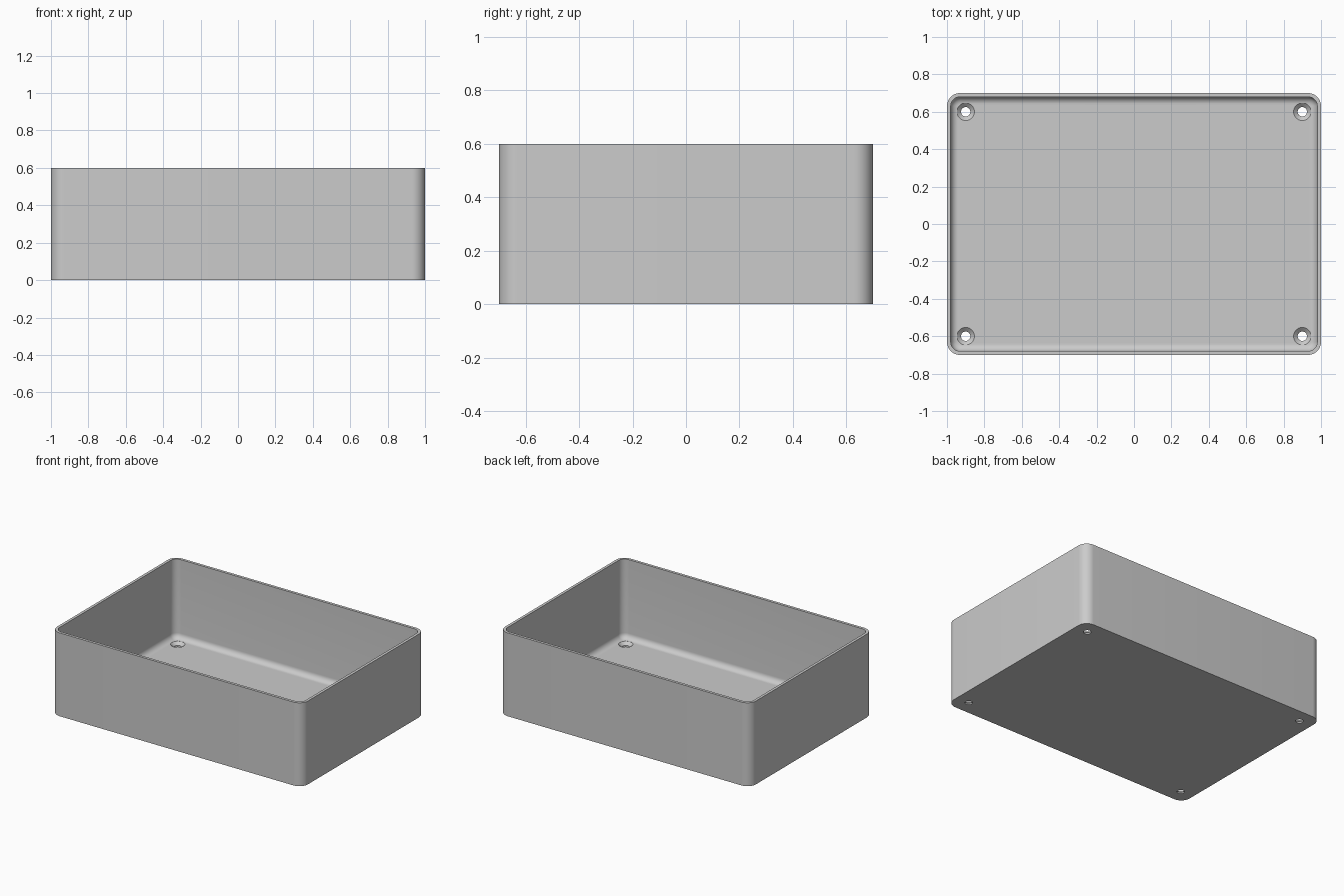
import bpy, bmesh
from math import pi, sin, cos

if "Cube" in bpy.data.objects:
    bpy.data.objects.remove(bpy.data.objects["Cube"])

HALF_X, HALF_Y, HEIGHT = 1.0, 0.7, 0.6
CORNER, WALL, FLOOR, FILLET = 0.07, 0.02, 0.03, 0.04
HOLE_X, HOLE_Y = 0.9, 0.6

grey = bpy.data.materials.new("plain_grey")
grey.use_nodes = True
grey.diffuse_color = (0.6, 0.6, 0.6, 1)
grey.node_tree.nodes["Principled BSDF"].inputs["Base Color"].default_value = (0.6, 0.6, 0.6, 1)


def rounded_ring(inset, z, steps=12):
    """Rounded rectangle outline, shrunk by inset, at height z."""
    r = CORNER - inset
    points = []
    for quarter, (sx, sy) in enumerate([(1, 1), (-1, 1), (-1, -1), (1, -1)]):
        for i in range(steps + 1):
            a = (quarter + i / steps) * pi / 2
            points.append((sx * (HALF_X - CORNER) + r * cos(a),
                           sy * (HALF_Y - CORNER) + r * sin(a), z))
    return points


def circle_ring(x, y, r, z, steps=32):
    return [(x + r * cos(2 * pi * i / steps), y + r * sin(2 * pi * i / steps), z)
            for i in range(steps)]


def loft(name, rings):
    """Skin a list of matching rings and cap both ends."""
    bm = bmesh.new()
    loops = [[bm.verts.new(p) for p in ring] for ring in rings]
    n = len(loops[0])
    for low, high in zip(loops, loops[1:]):
        for i in range(n):
            j = (i + 1) % n
            bm.faces.new((low[i], low[j], high[j], high[i]))
    bm.faces.new(loops[0][::-1])
    bm.faces.new(loops[-1])
    bmesh.ops.recalc_face_normals(bm, faces=bm.faces)
    mesh = bpy.data.meshes.new(name)
    bm.to_mesh(mesh)
    bm.free()
    mesh.materials.append(grey)
    obj = bpy.data.objects.new(name, mesh)
    bpy.context.collection.objects.link(obj)
    return obj


# Open tray: outer wall, rim, inner wall, filleted floor
rings = [rounded_ring(0, 0), rounded_ring(0, HEIGHT), rounded_ring(WALL, HEIGHT)]
for i in range(9):
    a = i / 8 * pi / 2
    rings.append(rounded_ring(WALL + FILLET * (1 - cos(a)), FLOOR + FILLET * (1 - sin(a))))
tray = loft("open_tray", rings)
bpy.context.view_layer.objects.active = tray
tray.select_set(True)

# Countersunk screw holes in the four corners of the floor
for sx in (-1, 1):
    for sy in (-1, 1):
        profile = [(0.025, -0.05), (0.025, 0.01), (0.047, FLOOR), (0.047, 0.12)]
        cutter = loft("hole_cutter", [circle_ring(sx * HOLE_X, sy * HOLE_Y, r, z)
                                      for r, z in profile])
        cutter.hide_render = True
        cut = tray.modifiers.new("screw_hole", 'BOOLEAN')
        cut.operation = 'DIFFERENCE'
        cut.solver = 'EXACT'
        cut.object = cutter
        bpy.ops.object.modifier_apply(modifier=cut.name)
        bpy.data.objects.remove(cutter)

bpy.ops.object.shade_smooth_by_angle(angle=pi / 6)
